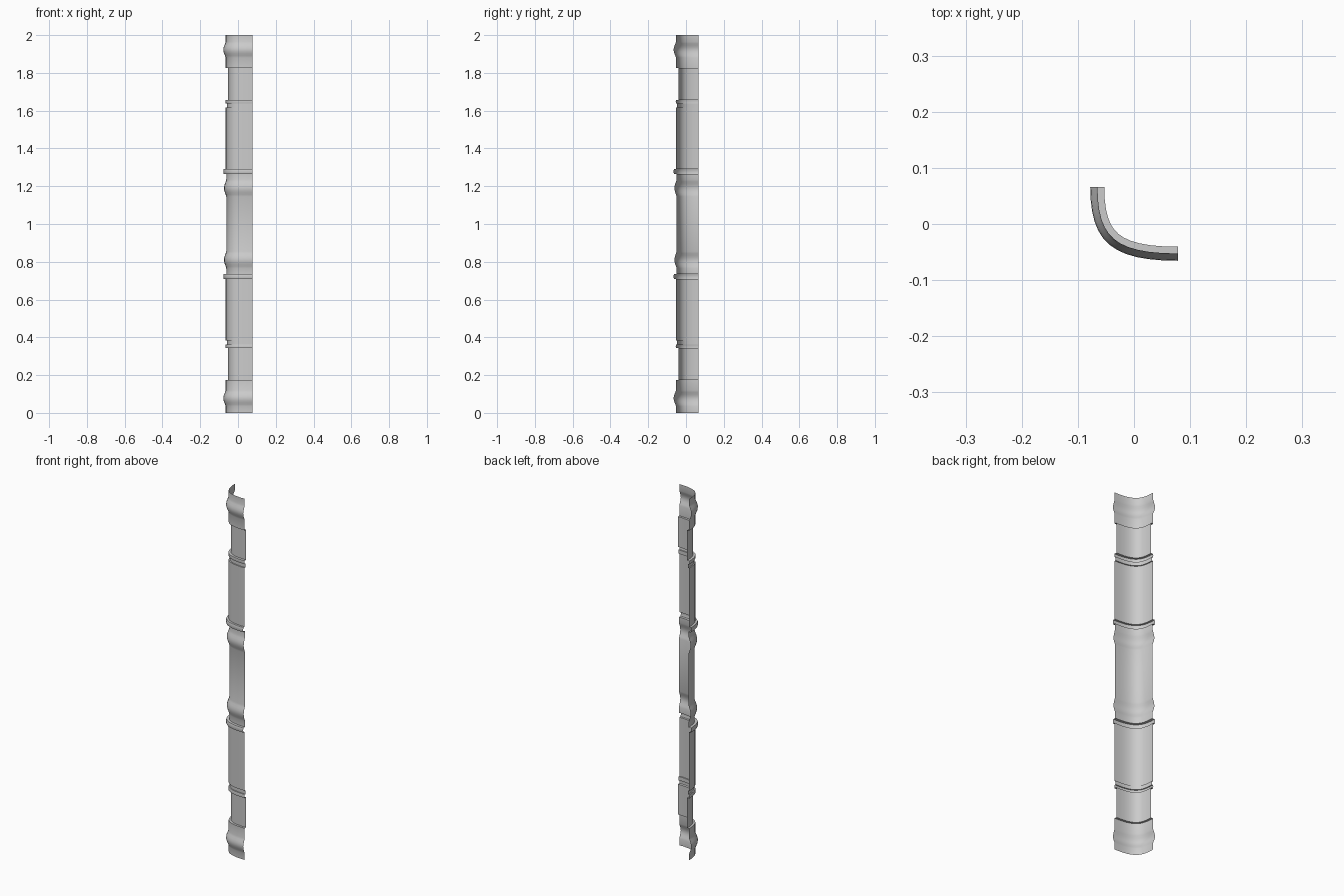
import bpy
import bmesh
import math
from mathutils import Vector
from mathutils.geometry import interpolate_bezier

cube = bpy.data.objects.get("Cube")
if cube:
    bpy.data.objects.remove(cube, do_unlink=True)

HALF_X, HALF_Y, MID = 0.078, 0.0655, 1.0
SEGMENTS = 12
PULL = 0.75  # how strongly the corner is squared

# Grey plaster
grey = bpy.data.materials.new("plaster_grey")
grey.use_nodes = True
colour = (0.6, 0.6, 0.6, 1)
grey.diffuse_color = colour
grey.node_tree.nodes["Principled BSDF"].inputs["Base Color"].default_value = colour


def bulge(top, bottom, base, height, steps=8):
    """Rounded moulding as (inset, z) points, running downwards."""
    return [(base - height * math.sin(math.pi * i / steps) ** 1.3,
             top + (bottom - top) * i / steps) for i in range(steps + 1)]


# Upper half of the vertical profile: inset from the outermost line, height
upper = [(0.013, 2.0)]
upper += bulge(1.965, 1.88, 0.013, 0.013)              # end bulge
upper += [(0.013, 1.825), (0.025, 1.825),              # recessed neck
          (0.025, 1.657), (0.012, 1.657),              # thin bead
          (0.011, 1.647), (0.013, 1.638),
          (0.019, 1.638), (0.019, 1.617),              # groove
          (0.013, 1.617), (0.013, 1.291),              # panel
          (0.002, 1.291), (0.0, 1.284),
          (0.0, 1.272), (0.002, 1.265),                # ridge
          (0.016, 1.265)]
upper += bulge(1.235, 1.145, 0.016, 0.012)             # middle bulge
profile = upper + [(d, 2 * MID - z) for d, z in reversed(upper)]

# Rounded corner path seen from above, with inward normals
start = Vector((-HALF_X, HALF_Y, 0))
corner = Vector((-HALF_X, -HALF_Y, 0))
end = Vector((HALF_X, -HALF_Y, 0))
path = interpolate_bezier(start, start.lerp(corner, PULL),
                          end.lerp(corner, PULL), end, SEGMENTS + 1)
normals = []
for i in range(len(path)):
    t = path[min(i + 1, SEGMENTS)] - path[max(i - 1, 0)]
    normals.append(Vector((-t.y, t.x, 0)).normalized())
normals[0], normals[-1] = Vector((1, 0, 0)), Vector((0, 1, 0))

# Sweep the profile along the path as an open shell
bm = bmesh.new()
rows = [[bm.verts.new(p + n * inset + Vector((0, 0, z)))
         for p, n in zip(path, normals)] for inset, z in profile]
for a, b in zip(rows, rows[1:]):
    for i in range(SEGMENTS):
        bm.faces.new((a[i], b[i], b[i + 1], a[i + 1]))

mesh = bpy.data.meshes.new("corner_moulding")
bm.to_mesh(mesh)
bm.free()
mesh.materials.append(grey)
moulding = bpy.data.objects.new("corner_moulding", mesh)
bpy.context.collection.objects.link(moulding)

bpy.ops.object.select_all(action='DESELECT')
moulding.select_set(True)
bpy.context.view_layer.objects.active = moulding
bpy.ops.object.shade_smooth_by_angle(angle=math.radians(35))
